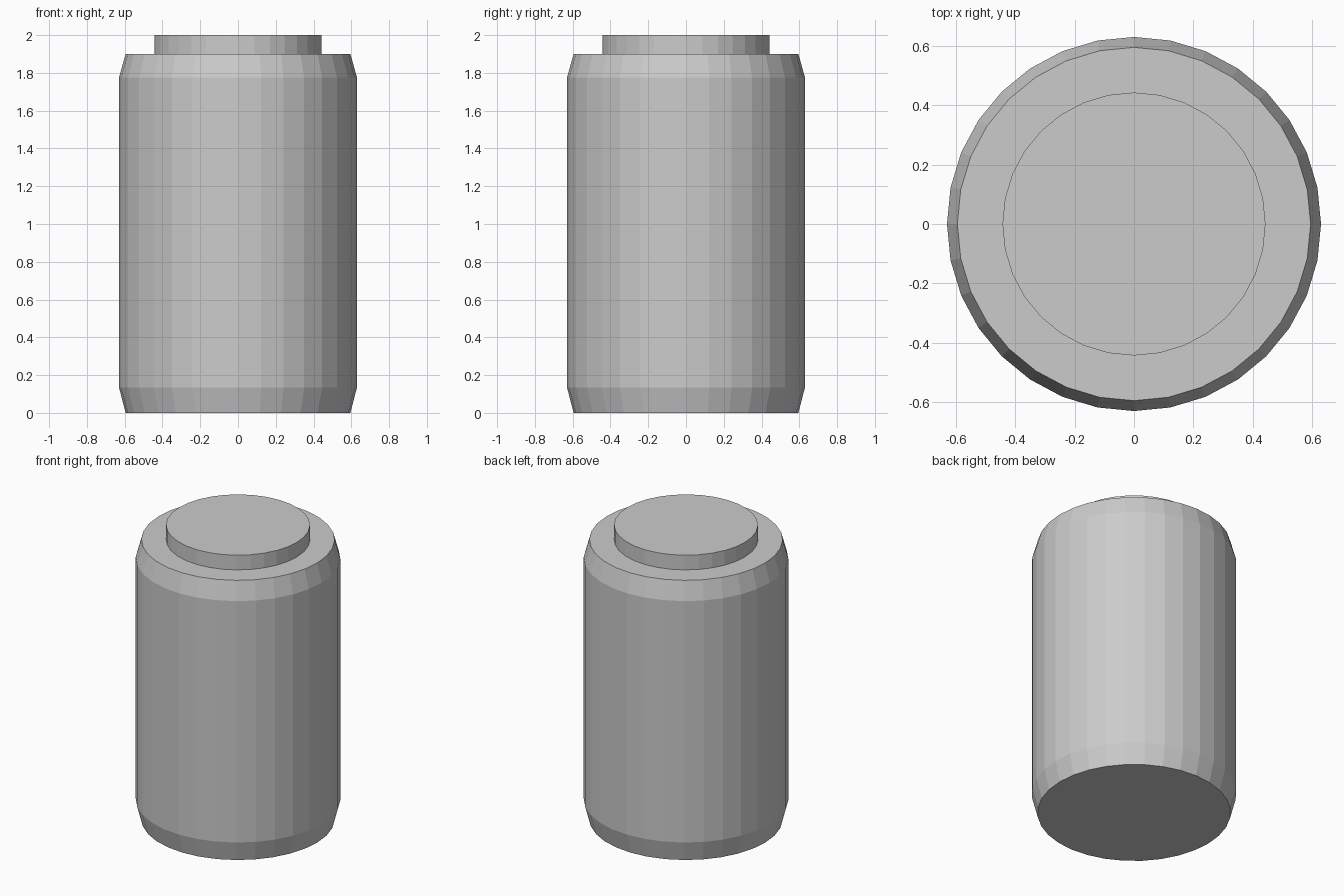
import bpy, bmesh
from math import cos, sin, tau

if "Cube" in bpy.data.objects:
    bpy.data.objects.remove(bpy.data.objects["Cube"])

SIDES = 32


def turned(name, profile):
    """Closed faceted solid from (radius, height) rings, bottom to top."""
    bm = bmesh.new()
    rings = [[bm.verts.new((r * cos(tau * i / SIDES), r * sin(tau * i / SIDES), z))
              for i in range(SIDES)] for r, z in profile]
    for low, high in zip(rings, rings[1:]):
        for i in range(SIDES):
            j = (i + 1) % SIDES
            bm.faces.new((low[i], low[j], high[j], high[i]))
    bm.faces.new(rings[0][::-1])
    bm.faces.new(rings[-1])
    mesh = bpy.data.meshes.new(name)
    bm.to_mesh(mesh)
    bm.free()
    obj = bpy.data.objects.new(name, mesh)
    bpy.context.collection.objects.link(obj)
    return obj


# Main body with tapered shoulder and foot
turned("canister_body", [(0.595, 0), (0.63, 0.135), (0.63, 1.775), (0.595, 1.9)])

# Raised disc on top
turned("top_cap", [(0.443, 1.9), (0.443, 2.0)])
